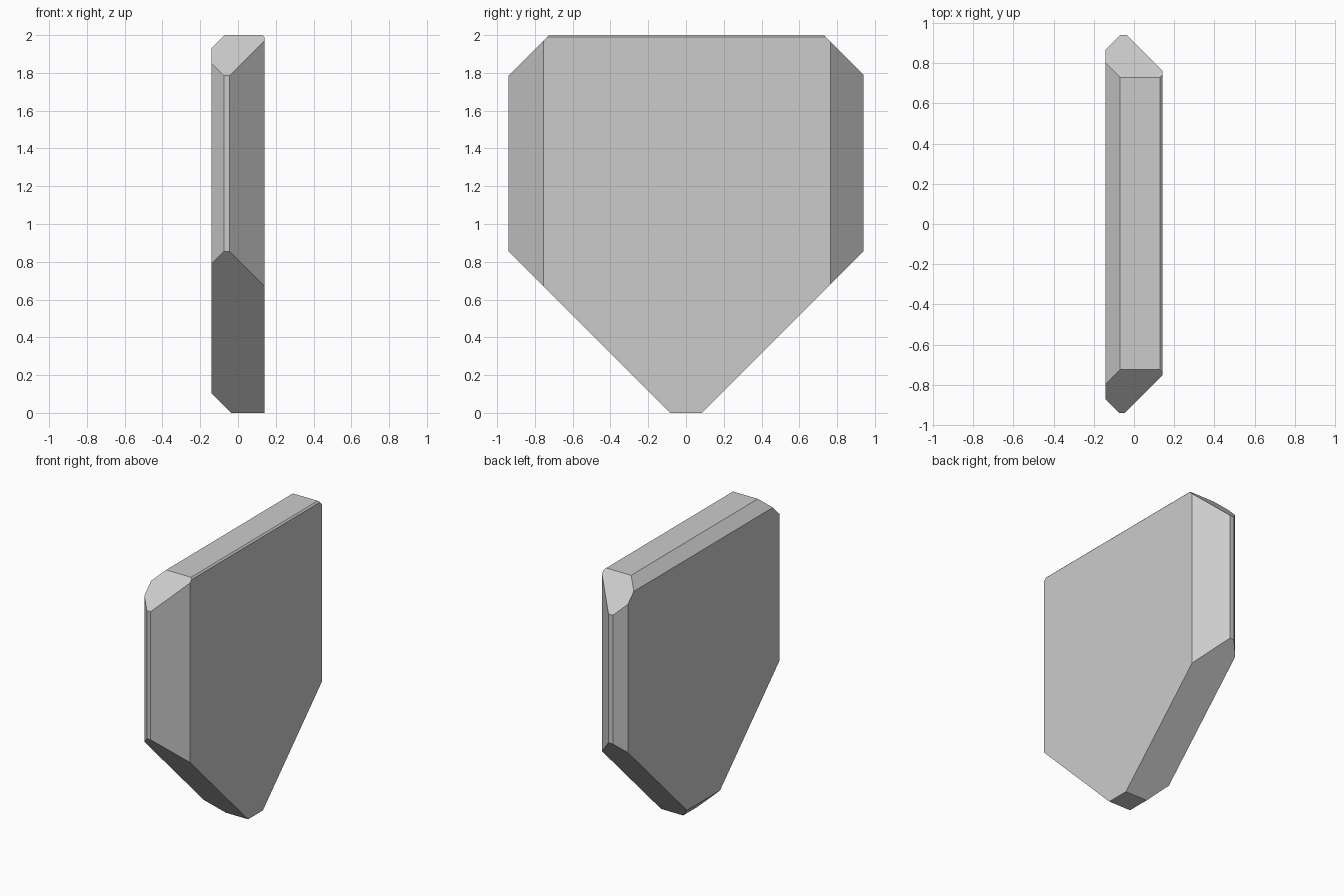
import bpy, bmesh
from mathutils import Vector

if "Cube" in bpy.data.objects:
    bpy.data.objects.remove(bpy.data.objects["Cube"])

# Base block: thin upright slab
HX, HY, H = 0.141, 0.94, 2.0
bm = bmesh.new()
bmesh.ops.create_cube(bm, size=1.0)
for v in bm.verts:
    v.co = Vector((v.co.x * 2 * HX, v.co.y * 2 * HY, (v.co.z + 0.5) * H))


def chamfer(normal, offset):
    """Slice off everything beyond normal . p = offset and cap the cut."""
    n = Vector(normal)
    res = bmesh.ops.bisect_plane(
        bm, geom=bm.verts[:] + bm.edges[:] + bm.faces[:], dist=1e-6,
        plane_co=n * offset / n.length_squared, plane_no=n, clear_outer=True)
    edges = [e for e in res["geom_cut"] if isinstance(e, bmesh.types.BMEdge)]
    bmesh.ops.contextual_create(bm, geom=edges)


cuts = [
    # long slopes towards the foot
    ((0, 1, -1), 0.085), ((0, -1, -1), 0.085),
    # upper shoulders
    ((0, 1, 1), 2.73), ((0, -1, 1), 2.725),
    # upright edges
    ((1, 1, 0), 0.905), ((1, -1, 0), 0.895),
    ((-1, 1, 0), 1.01), ((-1, -1, 0), 1.015),
    # top edges and foot edge
    ((-1, 0, 1), 2.07), ((1, 0, 1), 2.13), ((-1, 0, -1), 0.037),
]
for normal, offset in cuts:
    chamfer(normal, offset)

bmesh.ops.recalc_face_normals(bm, faces=bm.faces[:])
mesh = bpy.data.meshes.new("chamfered_slab")
bm.to_mesh(mesh)
bm.free()
slab = bpy.data.objects.new("chamfered_slab", mesh)
bpy.context.collection.objects.link(slab)
